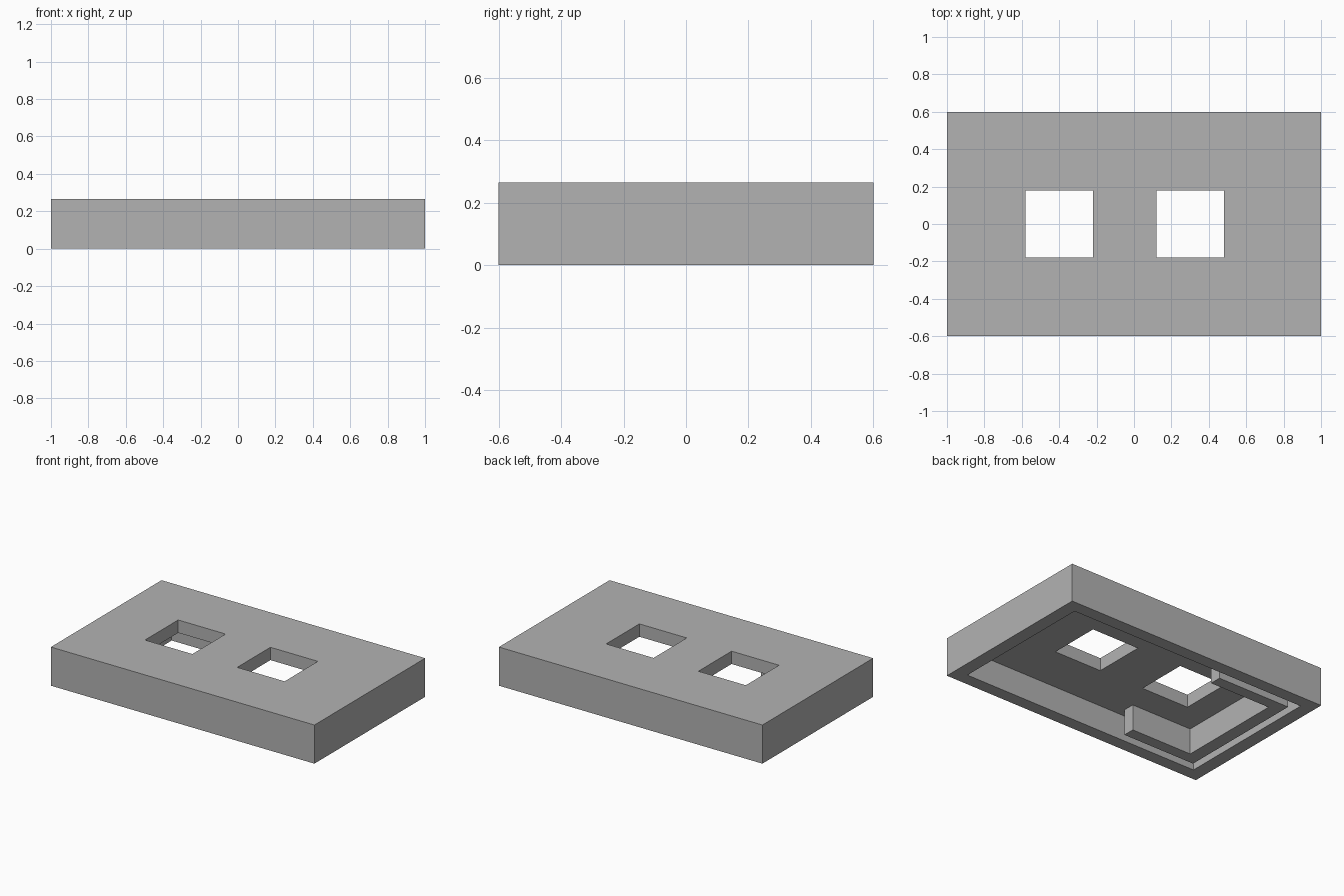
import bpy
import bmesh

cube = bpy.data.objects.get("Cube")
if cube:
    bpy.data.objects.remove(cube, do_unlink=True)

HEIGHT, CEILING = 0.265, 0.177

grey = bpy.data.materials.new("plain grey")
grey.use_nodes = True
colour = (0.45, 0.45, 0.45, 1)
grey.diffuse_color = colour
grey.node_tree.nodes["Principled BSDF"].inputs["Base Color"].default_value = colour


def prism(name, outline, z0, z1):
    """Flat outline pulled up from z0 to z1."""
    bm = bmesh.new()
    base = bm.faces.new([bm.verts.new((x, y, z0)) for x, y in outline])
    up = bmesh.ops.extrude_face_region(bm, geom=[base])["geom"]
    verts = [v for v in up if isinstance(v, bmesh.types.BMVert)]
    bmesh.ops.translate(bm, vec=(0, 0, z1 - z0), verts=verts)
    # Keep the solid closed at its base
    if not base.is_valid or len(bm.faces) < len(outline) + 2:
        bmesh.ops.holes_fill(bm, edges=bm.edges)
    bmesh.ops.recalc_face_normals(bm, faces=bm.faces)
    mesh = bpy.data.meshes.new(name)
    bm.to_mesh(mesh)
    bm.free()
    mesh.materials.append(grey)
    obj = bpy.data.objects.new(name, mesh)
    bpy.context.collection.objects.link(obj)
    return obj


def rectangle(cx, hx, hy):
    return [(cx - hx, -hy), (cx + hx, -hy), (cx + hx, hy), (cx - hx, hy)]


def cut(target, cutter):
    cutter.hide_render = True
    mod = target.modifiers.new("cut", "BOOLEAN")
    mod.operation, mod.solver, mod.object = "DIFFERENCE", "EXACT", cutter
    bpy.context.view_layer.objects.active = target
    bpy.ops.object.modifier_apply(modifier=mod.name)
    bpy.data.objects.remove(cutter, do_unlink=True)


# Lid: a box hollowed from below, with two square windows through its top
lid = prism("lid_shell", rectangle(0, 1, 0.6), 0, HEIGHT)
cut(lid, prism("cavity_cutter", rectangle(0, 0.908, 0.513), -0.1, CEILING))
for x in (-0.4, 0.3):
    cut(lid, prism("window_cutter", rectangle(x, 0.18, 0.18), 0.1, 0.4))

# Inner wall: a U that leaves a narrow groove beside the outer wall
end, outer_x, inner_x = -0.305, -0.856, -0.766
outer_y, inner_y = 0.455, 0.375
half = [(end, inner_y), (end, outer_y), (outer_x, outer_y)]
inner = [(inner_x, -inner_y), (inner_x, inner_y)]
u_outline = half + [(x, -y) for x, y in reversed(half)] + inner
prism("inner_u_wall", u_outline, 0, CEILING)
